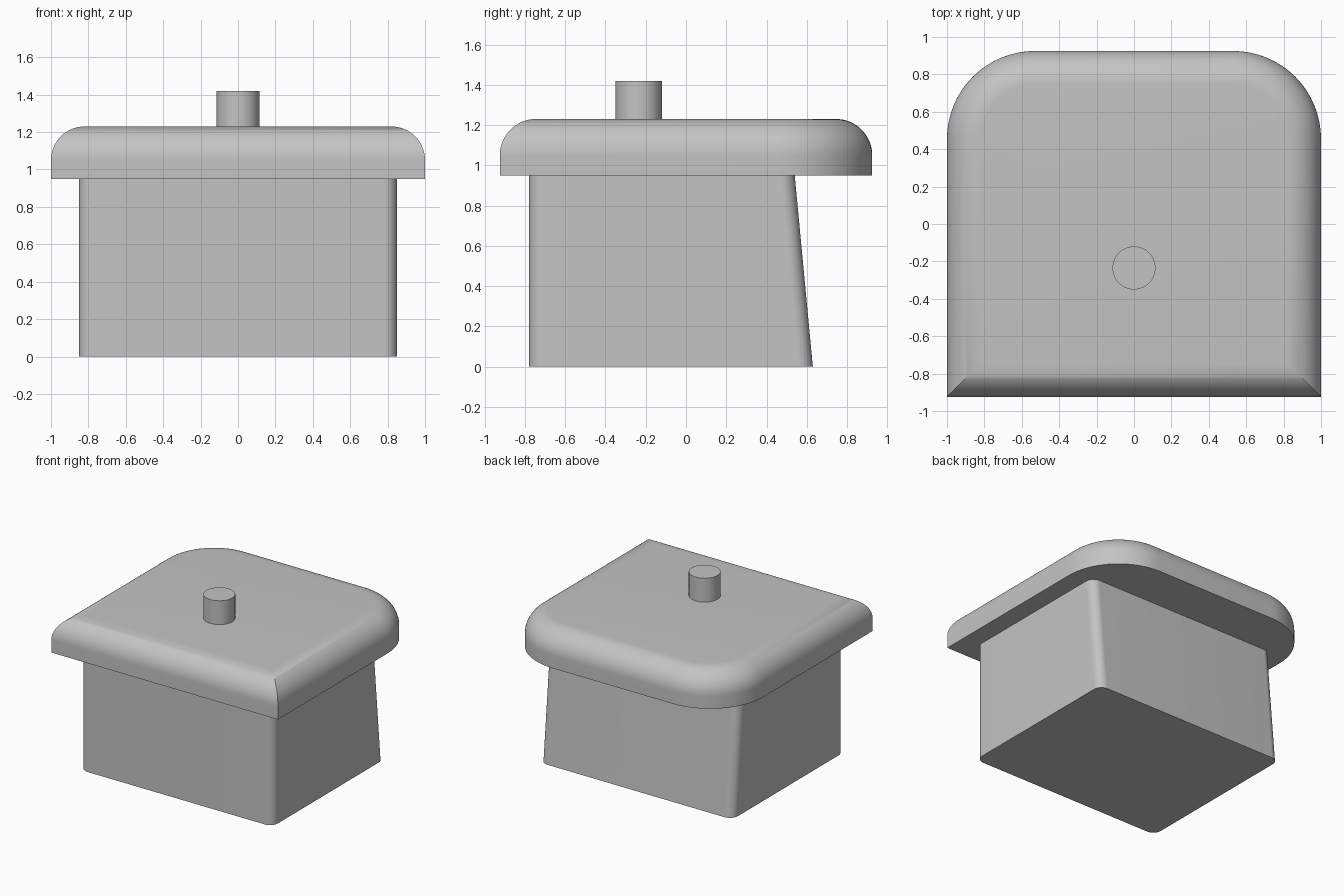
import bpy, bmesh
from math import sin, cos, pi, radians

if "Cube" in bpy.data.objects:
    bpy.data.objects.remove(bpy.data.objects["Cube"], do_unlink=True)

grey = bpy.data.materials.new("plain grey")
grey.use_nodes = True
colour = (0.55, 0.55, 0.55, 1)
grey.diffuse_color = colour
grey.node_tree.nodes["Principled BSDF"].inputs["Base Color"].default_value = colour


def outline(half_x, front, back, front_r, back_r, z, steps=16):
    """Rounded rectangle; a zero radius leaves a sharp corner."""
    points = []
    corners = [(1, back, back_r, 0), (-1, back, back_r, 1),
               (-1, front, front_r, 2), (1, front, front_r, 3)]
    for side, y, r, quarter in corners:
        cx = side * (half_x - r)
        cy = y - r if y == back else y + r
        for i in range(steps + 1 if r > 0 else 1):
            a = (quarter + i / steps) * pi / 2
            points.append((cx + r * cos(a), cy + r * sin(a), z))
    return points


def loft(name, rings):
    """Skin a stack of matching rings and cap both ends."""
    bm = bmesh.new()
    loops = [[bm.verts.new(p) for p in ring] for ring in rings]
    n = len(loops[0])
    for low, high in zip(loops, loops[1:]):
        for i in range(n):
            j = (i + 1) % n
            bm.faces.new((low[i], low[j], high[j], high[i]))
    bm.faces.new(loops[0][::-1])
    bm.faces.new(loops[-1])
    mesh = bpy.data.meshes.new(name)
    bm.to_mesh(mesh)
    bm.free()
    obj = bpy.data.objects.new(name, mesh)
    bpy.context.collection.objects.link(obj)
    finish(obj)


def finish(obj):
    obj.data.materials.append(grey)
    bpy.ops.object.select_all(action="DESELECT")
    obj.select_set(True)
    bpy.context.view_layer.objects.active = obj
    bpy.ops.object.shade_smooth_by_angle(angle=radians(30))


# Body block with a sloping back
loft("body", [outline(0.85, -0.78, 0.63, 0.07, 0.07, 0),
              outline(0.85, -0.78, 0.54, 0.07, 0.07, 0.95)])

# Lid slab: sharp front corners, wide back corners, rounded top edge
base, top, fillet, corner = 0.95, 1.23, 0.18, 0.47
rings = [outline(1, -0.925, 0.925, 0, corner, base)]
for i in range(17):
    a = i / 16 * pi / 2
    d = fillet * (1 - cos(a))
    rings.append(outline(1 - d, -0.925 + d, 0.925 - d, 0, corner - d,
                         top - fillet + fillet * sin(a)))
loft("lid", rings)

# Round pin on the lid
bpy.ops.mesh.primitive_cylinder_add(vertices=64, radius=0.115, depth=0.2,
                                    location=(0, -0.235, 1.32))
pin = bpy.context.object
pin.name = "pin"
finish(pin)
